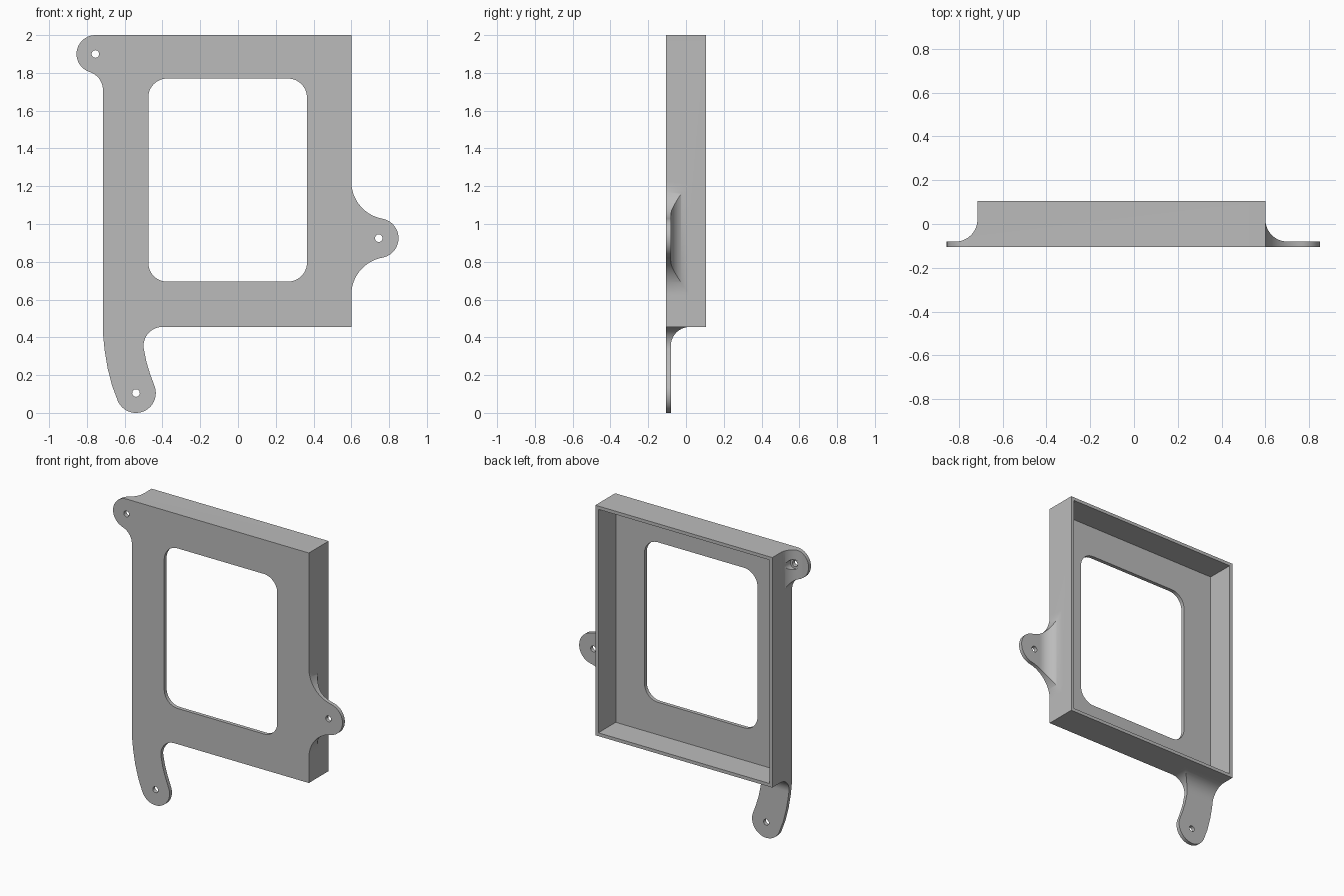
import bpy, bmesh
from math import cos, sin, radians

if "Cube" in bpy.data.objects:
    bpy.data.objects.remove(bpy.data.objects["Cube"], do_unlink=True)

grey = bpy.data.materials.new("plain grey")
grey.use_nodes = True
grey.diffuse_color = (0.5, 0.5, 0.5, 1)
grey.node_tree.nodes["Principled BSDF"].inputs["Base Color"].default_value = (0.5, 0.5, 0.5, 1)

FRONT, BACK = -0.105, 0.105
LEFT, RIGHT, LOW, HIGH = -0.715, 0.6, 0.455, 2.0
SHEET, WALL, BLEND, LAP = 0.025, 0.022, 0.1, 0.012


def arc(cx, cy, r, start, end, n=20):
    angles = [radians(start + (end - start) * i / n) for i in range(n + 1)]
    return [(cx + r * cos(a), cy + r * sin(a)) for a in angles]


def along_y(a, b, t):
    return (a, t, b)


def prism(name, points, place, lo, hi):
    """Extrude a flat outline between two depths."""
    bm = bmesh.new()
    ends = [[bm.verts.new(place(a, b, t)) for a, b in points] for t in (lo, hi)]
    n = len(points)
    bm.faces.new(ends[0])
    bm.faces.new(ends[1][::-1])
    for i in range(n):
        j = (i + 1) % n
        bm.faces.new((ends[0][i], ends[1][i], ends[1][j], ends[0][j]))
    bmesh.ops.recalc_face_normals(bm, faces=bm.faces)
    mesh = bpy.data.meshes.new(name)
    bm.to_mesh(mesh)
    bm.free()
    mesh.materials.append(grey)
    obj = bpy.data.objects.new(name, mesh)
    bpy.context.collection.objects.link(obj)
    return obj


def combine(obj, other, operation):
    mod = obj.modifiers.new("combine", "BOOLEAN")
    mod.operation, mod.solver, mod.object = operation, "EXACT", other
    bpy.context.view_layer.objects.active = obj
    bpy.ops.object.modifier_apply(modifier=mod.name)
    bpy.data.objects.remove(other, do_unlink=True)


def rect(x0, x1, z0, z1):
    return [(x0, z0), (x1, z0), (x1, z1), (x0, z1)]


# Shallow tray, open at the back
frame = prism("mounting_frame", rect(LEFT, RIGHT, LOW, HIGH), along_y, FRONT, BACK)
cavity = rect(LEFT + WALL, RIGHT - WALL, LOW + WALL, HIGH - WALL)
combine(frame, prism("cavity", cavity, along_y, FRONT + SHEET, BACK + 0.1), "DIFFERENCE")

# Rounded window
window = []
for cx, cz, start in ((0.265, 1.67, 0), (-0.375, 1.67, 90), (-0.375, 0.795, 180), (0.265, 0.795, 270)):
    window += arc(cx, cz, 0.1, start, start + 90, 12)
combine(frame, prism("window", window, along_y, FRONT - 0.1, BACK), "DIFFERENCE")

# Tab outlines, each overlapping the wall a little
upper_tab = ([(LEFT + LAP, HIGH), (-0.755, HIGH)]
             + arc(-0.755, 1.9, 0.1, 90, 252.5)
             + arc(-0.815, 1.709, 0.1, 72.5, 0)[1:]
             + [(LEFT + LAP, 1.709)])
side_tab = ([(RIGHT - LAP, 0.625)]
            + arc(0.8, 0.625, 0.2, 180, 100.4)
            + arc(0.745, 0.925, 0.105, -79.6, 79.6)[1:]
            + arc(0.8, 1.225, 0.2, 259.6, 180)[1:]
            + [(RIGHT - LAP, 1.225)])
lower_tab = ([(LEFT, LOW + LAP), (LEFT, 0.42), (-0.706, 0.33), (-0.69, 0.235), (-0.667, 0.145)]
             + arc(-0.54, 0.105, 0.105, 202, 378)
             + [(-0.465, 0.205), (-0.485, 0.27)]
             + arc(-0.4, 0.355, 0.1, 192, 90)
             + [(-0.4, LOW + LAP)])

# Thin sheet that sweeps up into the wall: distance from wall against depth
floor = FRONT + SHEET
sweep = ([(-0.1, FRONT - 0.1), (0.6, FRONT - 0.1), (0.6, floor)]
         + arc(BLEND, floor + BLEND, BLEND, 270, 180, 24)
         + [(-0.1, floor + BLEND)])

tabs = (
    ("upper_tab", upper_tab, lambda d, y, t: (LEFT - d, y, t), (-0.755, 1.9)),
    ("side_tab", side_tab, lambda d, y, t: (RIGHT + d, y, t), (0.745, 0.925)),
    ("lower_tab", lower_tab, lambda d, y, t: (t, y, LOW - d), (-0.54, 0.105)),
)
for name, outline, place, hole in tabs:
    tab = prism(name, outline, along_y, FRONT, BACK - 0.03)
    combine(tab, prism("sweep", sweep, place, -3, 3), "INTERSECT")
    # Screw hole with clearance for the head
    combine(tab, prism("head", arc(*hole, 0.034, 0, 345, 23), along_y, floor + 0.002, BACK), "DIFFERENCE")
    combine(tab, prism("hole", arc(*hole, 0.02, 0, 345, 23), along_y, FRONT - 0.1, BACK), "DIFFERENCE")
    combine(frame, tab, "UNION")

# Merge flat areas and shade
bm = bmesh.new()
bm.from_mesh(frame.data)
bmesh.ops.remove_doubles(bm, verts=bm.verts, dist=0.0002)
bmesh.ops.dissolve_limit(bm, angle_limit=radians(0.5), verts=bm.verts, edges=bm.edges)
bm.to_mesh(frame.data)
bm.free()
bpy.ops.object.select_all(action="DESELECT")
frame.select_set(True)
bpy.context.view_layer.objects.active = frame
bpy.ops.object.shade_smooth_by_angle(angle=radians(30))
